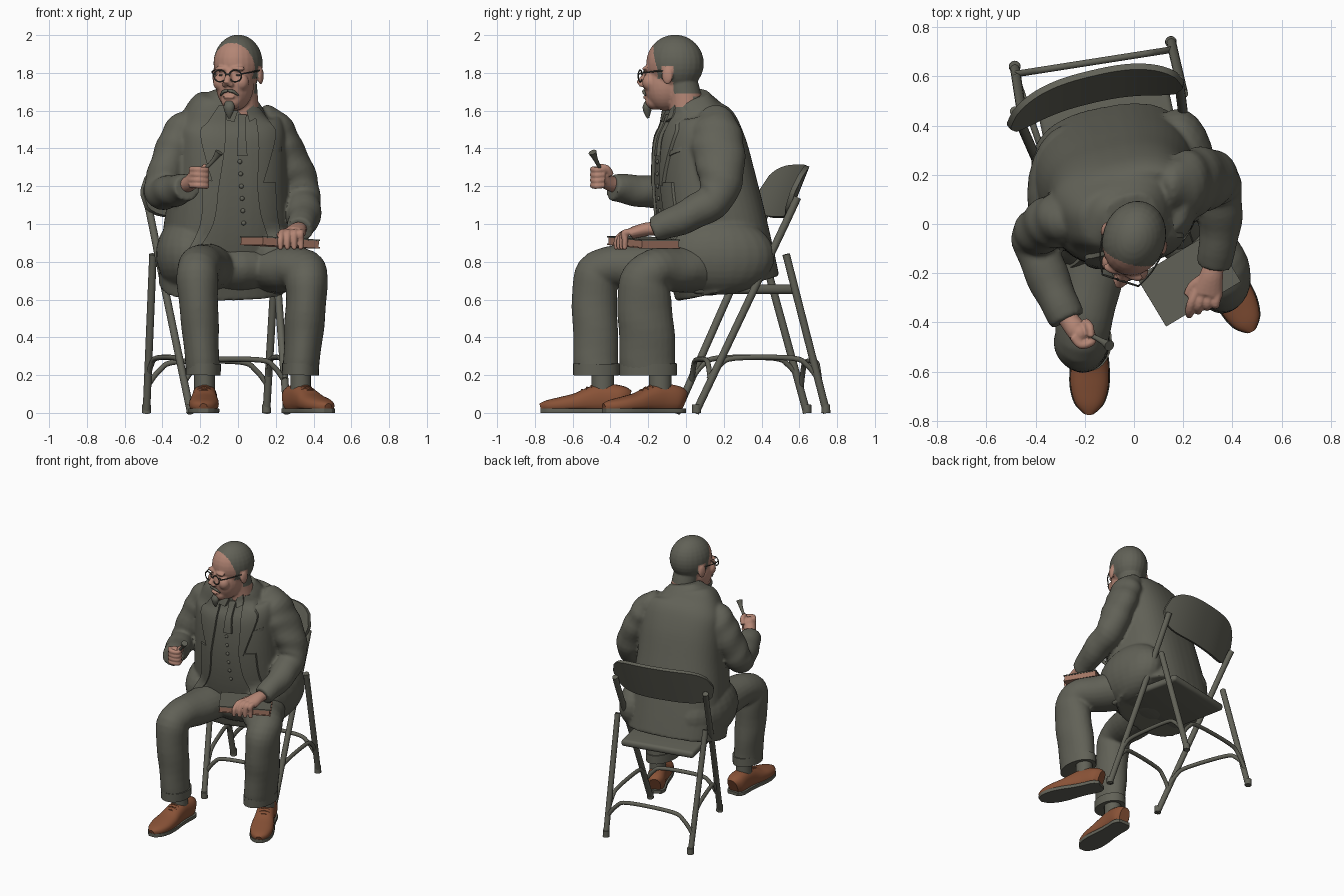
import bpy, bmesh, math
from mathutils import Vector, Matrix
from mathutils.bvhtree import BVHTree

if "Cube" in bpy.data.objects:
    bpy.data.objects.remove(bpy.data.objects["Cube"])

def material(name, rgb):
    m = bpy.data.materials.new(name)
    m.diffuse_color = (*rgb, 1)
    m.use_nodes = True
    m.node_tree.nodes["Principled BSDF"].inputs["Base Color"].default_value = m.diffuse_color
    return m

CLOTH = material("grey green", (0.12, 0.12, 0.095))
SKIN = material("skin", (0.45, 0.235, 0.175))
SHOE = material("brown leather", (0.25, 0.085, 0.038))
PAGES = material("book pages", (0.36, 0.18, 0.125))
DARK = material("dark rims", (0.06, 0.06, 0.05))

def emit(name, bm, *mats, voxel=0, smooth=4):
    """Turn a bmesh into a smooth-shaded object, optionally fusing its pieces."""
    bmesh.ops.recalc_face_normals(bm, faces=bm.faces)
    me = bpy.data.meshes.new(name)
    bm.to_mesh(me)
    bm.free()
    ob = bpy.data.objects.new(name, me)
    bpy.context.collection.objects.link(ob)
    if voxel:
        r = ob.modifiers.new("fuse", 'REMESH')
        r.mode, r.voxel_size = 'VOXEL', voxel
        s = ob.modifiers.new("soften", 'SMOOTH')
        s.iterations, s.factor = smooth, 0.5
        dg = bpy.context.evaluated_depsgraph_get()
        new = bpy.data.meshes.new_from_object(ob.evaluated_get(dg))
        ob.modifiers.clear()
        ob.data = new
    ob.data.materials.clear()
    for m in mats:
        ob.data.materials.append(m)
    ob.data.shade_smooth()
    ob.data.set_sharp_from_angle(angle=math.radians(45))
    return ob

def spline(pts, n):
    """Catmull-Rom through tuples of any length."""
    P = [pts[0]] + list(pts) + [pts[-1]]
    out = []
    for i in range(1, len(P) - 2):
        for k in range(n):
            t = k / n
            out.append([0.5 * (2*b + (c-a)*t + (2*a-5*b+4*c-d)*t*t + (3*b-a-3*c+d)*t**3)
                        for a, b, c, d in zip(*P[i-1:i+3])])
    return out + [list(pts[-1])]

def tube(bm, pts, seg=16, n=5, ref=(1, 0, 0), p=2.0, fold=0, clamp=None):
    """Loft along points (x, y, z, radius) or (x, y, z, width, depth)."""
    pts = [q if len(q) == 5 else (*q, q[3]) for q in pts]
    S = spline(pts, n)
    V = [Vector(s[:3]) for s in S]
    ref, rings = Vector(ref), []
    for i, s in enumerate(S):
        t = (V[min(i+1, len(V)-1)] - V[max(i-1, 0)]).normalized()
        a = (ref - t * ref.dot(t)).normalized()
        b = t.cross(a)
        ring = []
        for k in range(seg):
            th = 2 * math.pi * k / seg
            c, d = math.cos(th), math.sin(th)
            f = 1 + fold * math.sin(i * 1.35 + 2 * math.sin(th))
            v = V[i] + a * (s[3]*f*math.copysign(abs(c)**(2/p), c)) + b * (s[4]*f*math.copysign(abs(d)**(2/p), d))
            if clamp:
                v.z = min(max(v.z, clamp[0]), clamp[1])
            ring.append(bm.verts.new(v))
        rings.append(ring)
    for r, q in zip(rings, rings[1:]):
        for k in range(seg):
            bm.faces.new((r[k], r[(k+1) % seg], q[(k+1) % seg], q[k]))
    bm.faces.new(rings[0])
    bm.faces.new(rings[-1])

def ball(bm, c, r, m=Matrix()):
    bmesh.ops.create_uvsphere(bm, u_segments=24, v_segments=16, radius=1,
                              matrix=m @ Matrix.Translation(c) @ Matrix.Diagonal((*r, 1)))

def box(bm, c, size, rot=Matrix(), bevel=0.0):
    v = bmesh.ops.create_cube(bm, size=1, matrix=Matrix.Translation(c) @ rot @ Matrix.Diagonal((*size, 1)))['verts']
    if bevel:
        bmesh.ops.bevel(bm, geom=list({e for x in v for e in x.link_edges}), offset=bevel, segments=3, affect='EDGES', profile=0.5)

def simple_tube(name, mat, *paths, **kw):
    bm = bmesh.new()
    for q in paths:
        tube(bm, q, **kw)
    return emit(name, bm, mat)

TURN = math.radians(12)
AXIS = (math.cos(TURN), math.sin(TURN), 0)

# Coat: torso, sleeves and skirt sides fused together
bm = bmesh.new()
tube(bm, [(-.08, .22, .66, .335, .27), (-.075, .185, .8, .335, .275), (-.06, .14, 1.0, .325, .275),
          (-.05, .105, 1.2, .305, .262), (-.045, .08, 1.4, .295, .235), (-.04, .065, 1.52, .285, .2),
          (-.035, .045, 1.6, .235, .15), (-.02, .035, 1.65, .16, .115), (-.01, .03, 1.69, .105, .09)], seg=44, ref=AXIS, p=2.6)
ball(bm, (.18, .18, .83), (.155, .29, .205), Matrix())
ball(bm, (-.25, .12, .84), (.185, .29, .21), Matrix())
tube(bm, [(-.22, .03, 1.52, .08), (-.285, .02, 1.5, .095), (-.335, .01, 1.4, .1, .11), (-.39, -.03, 1.25, .095, .1),
          (-.405, -.07, 1.17, .09), (-.34, -.24, 1.175, .085), (-.27, -.39, 1.195, .072)], fold=.035, seg=24)
tube(bm, [(.12, .13, 1.52, .085, .11), (.19, .15, 1.5, .1, .13), (.245, .17, 1.4, .1, .14), (.315, .185, 1.25, .1, .12),
          (.34, .15, 1.13, .097), (.35, 0, 1.04, .087), (.325, -.17, .97, .068)], fold=.035, seg=24)
coat = emit("coat", bm, CLOTH, voxel=.011, smooth=3)

# Trousers, cuffs, ankles and shoes
bm = bmesh.new()
ball(bm, (-.03, .1, .77), (.27, .25, .15))
tube(bm, [(-.13, .2, .76, .15, .12), (-.17, -.15, .77, .14, .125), (-.205, -.41, .772, .112, .108),
          (-.215, -.48, .7, .11, .118), (-.2, -.48, .45, .098, .12), (-.185, -.475, .21, .088, .118)], fold=.018, seg=24)
tube(bm, [(.08, .22, .76, .15, .12), (.21, 0, .76, .15, .125), (.34, -.17, .755, .125, .112),
          (.363, -.222, .67, .11, .137), (.35, -.21, .45, .105, .148), (.33, -.2, .21, .093, .148)], fold=.018, seg=24)
emit("trousers", bm, CLOTH, voxel=.011, smooth=3)
for side, (cx, cy, w, d), heel, ang in (("right", (-.185, -.475, .093, .123), (-.175, -.31), -1),
                                        ("left", (.33, -.2, .098, .153), (.275, -.02), 26)):
    simple_tube(side + "_trouser_cuff", CLOTH, [(cx, cy, .2, w, d), (cx+.002, cy, .262, w, d)], seg=28)
    a = math.radians(ang)
    f = Vector((math.sin(a), -math.cos(a)))
    st = [(0, .12, .04), (.04, .145, .064), (.13, .155, .064), (.2, .135, .068), (.27, .105, .077),
          (.35, .085, .077), (.42, .068, .057), (.46, .05, .02)]
    path = [(heel[0]+f.x*s, heel[1]+f.y*s) for s, h, w in st]
    across = (math.cos(a), math.sin(a), 0)
    simple_tube(side + "_shoe", SHOE, [(*q, h/2, w, h/2) for q, (s, h, w) in zip(path, st)],
                ref=across, p=2.4, seg=24, clamp=(.018, 1))
    simple_tube(side + "_sole", CLOTH, [(*q, .015, w+.004, .05) for q, (s, h, w) in zip(path, st)],
                ref=across, p=2.4, seg=24, clamp=(0, .024))
    ax, ay = path[2]
    simple_tube(side + "_sock", CLOTH, [(ax, ay, .1, .055, .06), (ax, ay, .24, .055, .06)])
    laces = []
    for s, z in ((.19, .143), (.215, .134), (.24, .122)):
        c = Vector((heel[0], heel[1])) + f * s
        laces.append([(c.x-across[0]*.035, c.y-across[1]*.035, z-.012, .006), (c.x, c.y, z, .006),
                      (c.x+across[0]*.035, c.y+across[1]*.035, z-.012, .006)])
    simple_tube(side + "_laces", SHOE, *laces, ref=(0, 0, 1), seg=6)

# Coat front details draped on the chest
surface = BVHTree.FromObject(coat, bpy.context.evaluated_depsgraph_get())

def on_chest(x, z, off):
    hit = surface.ray_cast(Vector((x, -2, z)), Vector((0, 1, 0)))[0]
    return Vector((x, (hit.y if hit else -.08) - off, z))

def drape(name, left, right, off=.012, cols=5):
    A, B = spline(left, 5), spline(right, 5)
    bm = bmesh.new()
    layers = []
    for o in (off, -.02):
        layers.append([[bm.verts.new(on_chest(a[0]+(b[0]-a[0])*k/cols, a[1]+(b[1]-a[1])*k/cols, o))
                        for k in range(cols+1)] for a, b in zip(A, B)])
    for g in layers:
        for r, q in zip(g, g[1:]):
            for k in range(cols):
                bm.faces.new((r[k], r[k+1], q[k+1], q[k]))
    rim = lambda g: ([r[0] for r in g] + g[-1][1:] + [r[-1] for r in g[-2::-1]] + g[0][-2:0:-1])
    P, Q = rim(layers[0]), rim(layers[1])
    for i in range(len(P)):
        j = (i+1) % len(P)
        bm.faces.new((P[i], P[j], Q[j], Q[i]))
    emit(name, bm, CLOTH)

drape("right_lapel", [(-.1, 1.63), (-.16, 1.54), (-.2, 1.47), (-.13, 1.2)], [(-.07, 1.63), (-.065, 1.54), (-.07, 1.4), (-.1, 1.2)], .018)
drape("left_lapel", [(.08, 1.62), (.1, 1.52), (.11, 1.4), (.1, 1.2)], [(.11, 1.62), (.17, 1.54), (.2, 1.46), (.13, 1.2)], .018)
drape("right_coat_front", [(-.19, 1.24), (-.2, 1.0), (-.3, .8)], [(-.1, 1.22), (-.13, 1.0), (-.24, .82)], .014)
drape("left_coat_front", [(.1, 1.22), (.12, 1.05), (.17, .9)], [(.2, 1.22), (.21, 1.05), (.24, .9)], .014)
drape("chest_pocket", [(.13, 1.36), (.13, 1.34)], [(.23, 1.41), (.23, 1.385)], .008)
drape("necktie", [(0, 1.58), (.0, 1.5), (-.005, 1.36)], [(.045, 1.58), (.04, 1.5), (.05, 1.36)], .018)
drape("right_shirt_collar", [(-.06, 1.63), (-.06, 1.55)], [(0, 1.6), (-.02, 1.54)], .025)
drape("left_shirt_collar", [(.045, 1.6), (.06, 1.54)], [(.085, 1.63), (.095, 1.56)], .025)
bm = bmesh.new()
for i in range(6):
    ball(bm, on_chest(.01 + .004*i, 1.33 - .065*i, .003), (.012, .009, .012))
emit("waistcoat_buttons", bm, CLOTH)
simple_tube("collar_band", CLOTH, [(.005, .02, 1.58, .12, .105), (.005, .014, 1.64, .1, .092), (.005, .014, 1.675, .093, .088)], seg=28)

# Head, turned towards -x; hair coloured by a hairline rule
M = Matrix.Translation((0, -.06, 1.8)) @ Matrix.Rotation(math.radians(-18), 4, 'Z')
bm = bmesh.new()
ball(bm, (0, .002, .05), (.128, .155, .152))
ball(bm, (0, -.055, -.06), (.1, .112, .14))
ball(bm, (0, -.11, -.15), (.055, .05, .045))
for s in (-1, 1):
    ball(bm, (s*.058, -.12, -.05), (.04, .04, .045))
    ball(bm, (s*.043, -.143, .022), (.042, .02, .014))
    ball(bm, (s*.018, -.178, -.062), (.014, .018, .013))
    ball(bm, (s*.126, .0, -.015), (.014, .03, .047))
tube(bm, [(0, -.148, .01, .014), (0, -.176, -.03, .018), (0, -.198, -.06, .02)], seg=12)
ball(bm, (0, -.158, -.128), (.034, .016, .01))
tube(bm, [(0, .02, 0, .088), (0, .055, -.12, .088), (0, .07, -.22, .09)], seg=24)
bm.transform(M)
head = emit("head", bm, SKIN, CLOTH, voxel=.007, smooth=3)
inv = M.inverted()
for f in head.data.polygons:
    c = inv @ f.center
    line = -.062 - .33 * max(c.z - .03, 0) if c.z > -.03 else .02
    ear = abs(c.x) > .121 and c.z < .035 and abs(c.y) < .034
    f.material_index = int(c.z > -.11 and c.y > line and not ear)

def on_head(name, mat, *paths, **kw):
    ob = simple_tube(name, mat, *paths, **kw)
    ob.data.transform(M)

on_head("goatee", CLOTH, [(0, -.148, -.15, .02, .014), (0, -.152, -.18, .03, .024),
                          (0, -.152, -.21, .022, .018), (0, -.148, -.24, .006)])
on_head("moustache", CLOTH, *[[(0, -.17, -.094, .007), (s*.028, -.163, -.1, .009), (s*.05, -.146, -.12, .004)] for s in (-1, 1)],
        ref=(0, 0, 1), seg=8)
rings = [[(s*.043 + .034*math.cos(k*math.pi/10), -.178, -.016 + .031*math.sin(k*math.pi/10), .004)
          for k in range(21)] for s in (-1, 1)]
on_head("glasses_rims", DARK, *rings, ref=(0, 1, 0), seg=6, n=1)
on_head("glasses_arms", DARK, [(-.011, -.18, -.008, .004), (.011, -.18, -.008, .004)],
        *[[(s*.077, -.178, -.005, .004), (s*.112, -.1, .005, .004), (s*.13, .0, .015, .004)] for s in (-1, 1)], ref=(0, 0, 1), seg=6)
on_head("eyes", DARK, *[[(s*.045-.012, -.147, -.013, .004), (s*.045+.012, -.147, -.013, .004)] for s in (-1, 1)], ref=(0, 0, 1), seg=8)

# Raised hand holding a pipe
bm = bmesh.new()
tube(bm, [(-.285, -.36, 1.2, .04), (-.25, -.41, 1.22, .042), (-.225, -.44, 1.245, .045)])
ball(bm, (-.22, -.445, 1.25), (.043, .045, .055))
for i in range(4):
    z = 1.205 + .028*i
    tube(bm, [(-.25, -.455, z, .017), (-.215, -.492, z, .017), (-.168, -.475, z-.004, .016), (-.178, -.43, z, .015)], ref=(0, 0, 1), seg=10)
tube(bm, [(-.2, -.4, 1.26, .02), (-.18, -.42, 1.295, .018), (-.175, -.46, 1.305, .014)], seg=10)
emit("raised_hand", bm, SKIN, voxel=.006, smooth=2)
simple_tube("pipe", CLOTH, [(-.2, -.44, 1.27, .01), (-.15, -.465, 1.315, .01), (-.12, -.482, 1.35, .014), (-.1, -.495, 1.38, .022)], ref=(0, 1, 0))

# Resting hand on the book
bm = bmesh.new()
tube(bm, [(.325, -.16, .975, .042, .035), (.315, -.21, .972, .048, .036), (.298, -.285, .952, .064, .032)])
for i in range(4):
    tube(bm, [(.255+.029*i, -.27, .958, .019), (.232+.033*i, -.325, .952, .019), (.225+.036*i, -.365+.014*i, .915, .017),
              (.225+.036*i, -.367+.014*i, .865, .013)], seg=10)
tube(bm, [(.285, -.22, .968, .022), (.24, -.25, .952, .02), (.213, -.29, .94, .014)], ref=(0, 0, 1), seg=10)
emit("resting_hand", bm, SKIN, voxel=.006, smooth=2)
R = Matrix.Rotation(math.radians(31), 4, 'Z') @ Matrix.Rotation(math.radians(3), 4, 'Y')
for name, mat, dz, size in (("book_pages", PAGES, 0, (.345, .225, .034)), ("book_top_cover", CLOTH, .02, (.355, .235, .007)),
                            ("book_bottom_cover", PAGES, -.02, (.355, .235, .007))):
    bm = bmesh.new()
    box(bm, (.222, -.225, .903 + dz), size, R)
    emit(name, bm, mat)

# Folding chair: frame, braces, seat and backrest
T = .02
simple_tube("chair_front_frame", CLOTH, [(-.25, -.05, 0, T), (-.375, .215, .6, T), (-.455, .395, 1.0, T), (-.485, .46, 1.14, T)],
            [(.26, .05, 0, T), (.215, .335, .6, T), (.19, .525, 1.0, T), (.18, .59, 1.14, T)])
simple_tube("chair_rear_legs", CLOTH, [(-.485, .64, 0, T), (-.45, .41, .84, T)], [(.15, .745, 0, T), (.2, .53, .84, T)])
simple_tube("chair_feet", CLOTH, *[[(x, y, 0, .024), (x, y, .045, .023)] for x, y in ((-.25, -.045), (.26, .055), (-.485, .64), (.15, .74))])

def arch(a, b, z0, z1, r=.014):
    a, b = Vector(a), Vector(b)
    return [(*(a.lerp(b, t)), z0 + (z1-z0)*h, r) for t, h in ((0, 0), (.1, .65), (.24, 1), (.76, 1), (.9, .65), (1, 0))]

simple_tube("chair_cross_braces", CLOTH, arch((-.48, .61), (.16, .71), .14, .27), arch((-.28, .03), (.245, .13), .17, .28),
            ref=(0, 0, 1), seg=10)
simple_tube("chair_side_braces", CLOTH, arch((-.28, .03), (-.48, .6), .18, .29), arch((.245, .12), (.16, .7), .18, .29), ref=(0, 0, 1), seg=10)
bm = bmesh.new()
box(bm, (-.075, .265, .655), (.54, .56, .05), Matrix.Rotation(TURN, 4, 'Z'), .02)
emit("chair_seat", bm, CLOTH)
bm = bmesh.new()
N, K = 28, 8
grid = []
for i in range(N+1):
    u = -1 + 2*i/N
    h = .125 * max(1 - abs(u)**5, .0)**.5 + .012
    row = []
    for j in range(K+1):
        v = -1 + 2*j/K
        bow, z = .08*(1-abs(u)**2.5), 1.168 + v*h
        row.append(bm.verts.new((-.157+.36*u-.22*bow, .495+.085*u+.97*bow+.4*(z-1.175), z)))
    grid.append(row)
for r, q in zip(grid, grid[1:]):
    for j in range(K):
        bm.faces.new((r[j], r[j+1], q[j+1], q[j]))
bmesh.ops.recalc_face_normals(bm, faces=bm.faces)
bmesh.ops.solidify(bm, geom=bm.faces[:], thickness=.026)
emit("chair_backrest", bm, CLOTH)
